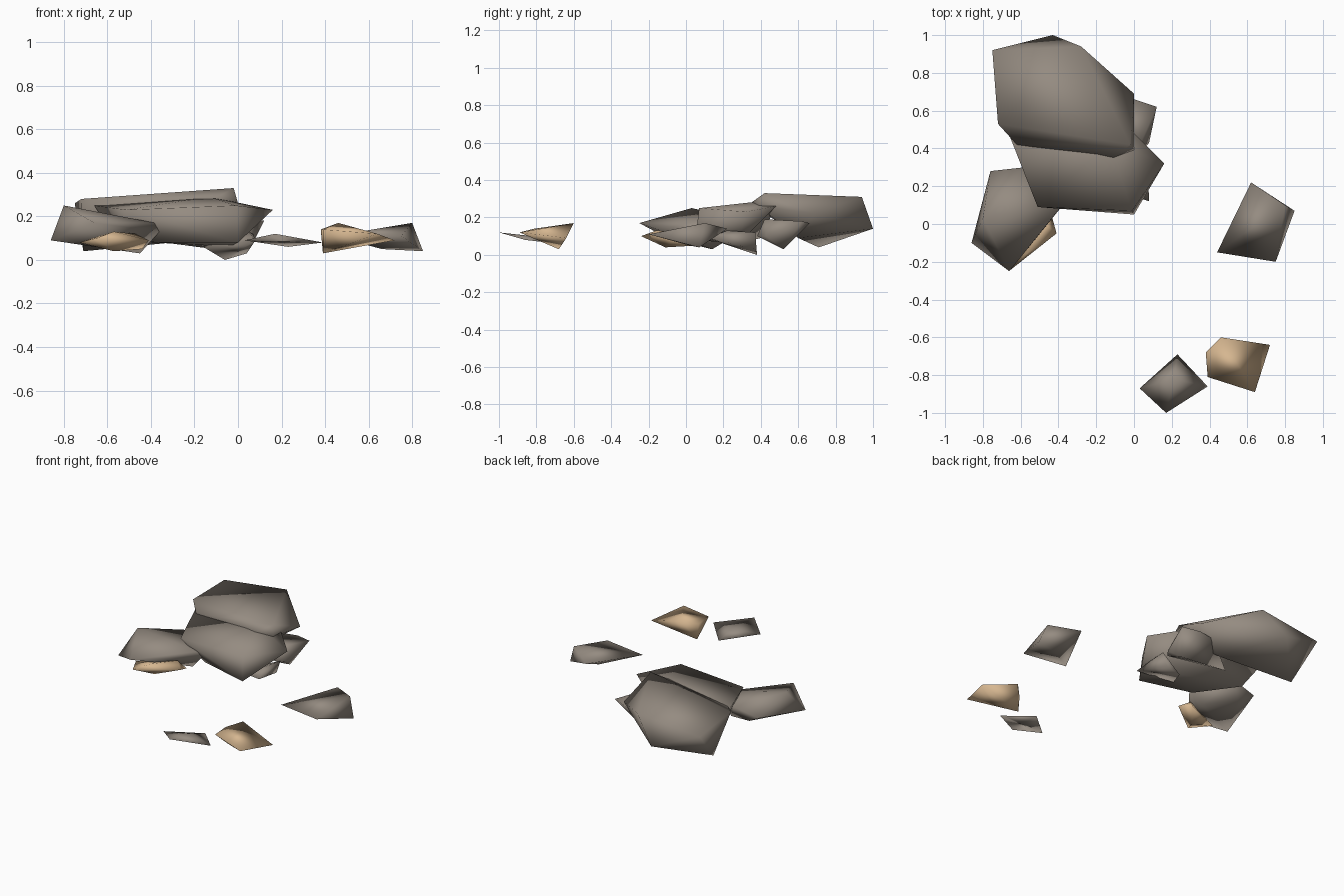
import bpy
import bmesh

default_cube = bpy.data.objects.get("Cube")
if default_cube:
    bpy.data.objects.remove(default_cube, do_unlink=True)


def make_material(name, colour):
    material = bpy.data.materials.new(name)
    material.use_nodes = True
    material.diffuse_color = (*colour, 1)
    shader = material.node_tree.nodes["Principled BSDF"]
    shader.inputs["Base Color"].default_value = (*colour, 1)
    shader.inputs["Roughness"].default_value = 0.9
    return material


grey_stone = make_material("grey stone", (0.3, 0.26, 0.22))
tan_stone = make_material("tan stone", (0.67, 0.47, 0.28))


def chipped_rock(name, material, corners):
    """Wrap a smooth convex stone around a few corners given in hundredths."""
    bm = bmesh.new()
    for corner in corners:
        bm.verts.new([value / 100 for value in corner])
    hull = bmesh.ops.convex_hull(bm, input=bm.verts[:])
    loose = {v for v in hull["geom_interior"] + hull["geom_unused"]
             if isinstance(v, bmesh.types.BMVert)}
    bmesh.ops.delete(bm, geom=list(loose), context="VERTS")
    bmesh.ops.recalc_face_normals(bm, faces=bm.faces[:])
    for face in bm.faces:
        face.smooth = True
    mesh = bpy.data.meshes.new(name)
    bm.to_mesh(mesh)
    bm.free()
    mesh.materials.append(material)
    rock = bpy.data.objects.new(name, mesh)
    bpy.context.scene.collection.objects.link(rock)
    return rock


# Large upper slab at the back
chipped_rock("back_slab", grey_stone, [
    (-75, 92, 26), (-43, 100, 14), (-28, 94, 31), (0, 69, 22),
    (-2, 42, 33), (0, 39, 26), (-11, 35, 28), (-62, 42, 25),
    (-72, 53, 28), (-71, 71, 4), (-20, 60, 9)])

# Middle slab leaning under the back slab
chipped_rock("middle_slab", grey_stone, [
    (-66, 47, 25), (-51, 9, 23), (-1, 7, 25), (0, 5, 8),
    (16, 32, 23), (0, 48, 26), (-13, 43, 29), (-36, 15, 8),
    (-56, 40, 9), (-4, 28, 6)])

# Side slab on the right of the pile
chipped_rock("side_slab", grey_stone, [
    (-76, 28, 15), (-58, 30, 19), (-38, 10, 17), (-36, 12, 13),
    (-66, -25, 17), (-86, -10, 9), (-80, 3, 25), (-45, 14, 3),
    (-66, 24, 9)])

# Pale chip tucked under the side slab
chipped_rock("tucked_chip", tan_stone, [
    (-73, -9, 8), (-65, -24, 10), (-57, -16, 13), (-41, -5, 9),
    (-47, 0, 12), (-57, -11, 4), (-44, 6, 5)])

# Small wedges under the left edge of the pile
chipped_rock("edge_wedge", grey_stone, [
    (12, 62, 18), (0, 66, 17), (-12, 65, 16), (8, 43, 10),
    (4, 52, 3), (-34, 50, 8), (4, 38, 10), (3, 42, 19)])
chipped_rock("lower_wedge", grey_stone, [
    (8, 12, 9), (5, 22, 13), (-16, 20, 6), (-6, 38, 0),
    (4, 37, 3), (7, 37, 12)])

# Separate stones lying away from the pile
chipped_rock("outlying_grey_stone", grey_stone, [
    (44, -15, 11), (62, 22, 14), (80, 10, 17), (85, 7, 4),
    (75, -20, 11), (66, 2, 5)])
chipped_rock("outlying_tan_stone", tan_stone, [
    (46, -60, 17), (38, -68, 14), (39, -81, 14), (39, -68, 3),
    (72, -64, 9), (64, -89, 12)])

# Thin lens-shaped flake at the front
chipped_rock("front_flake", grey_stone, [
    (3, -87, 9), (17, -100, 12), (39, -86, 8), (23, -69, 6),
    (21, -82, 10), (21, -84, 8)])
